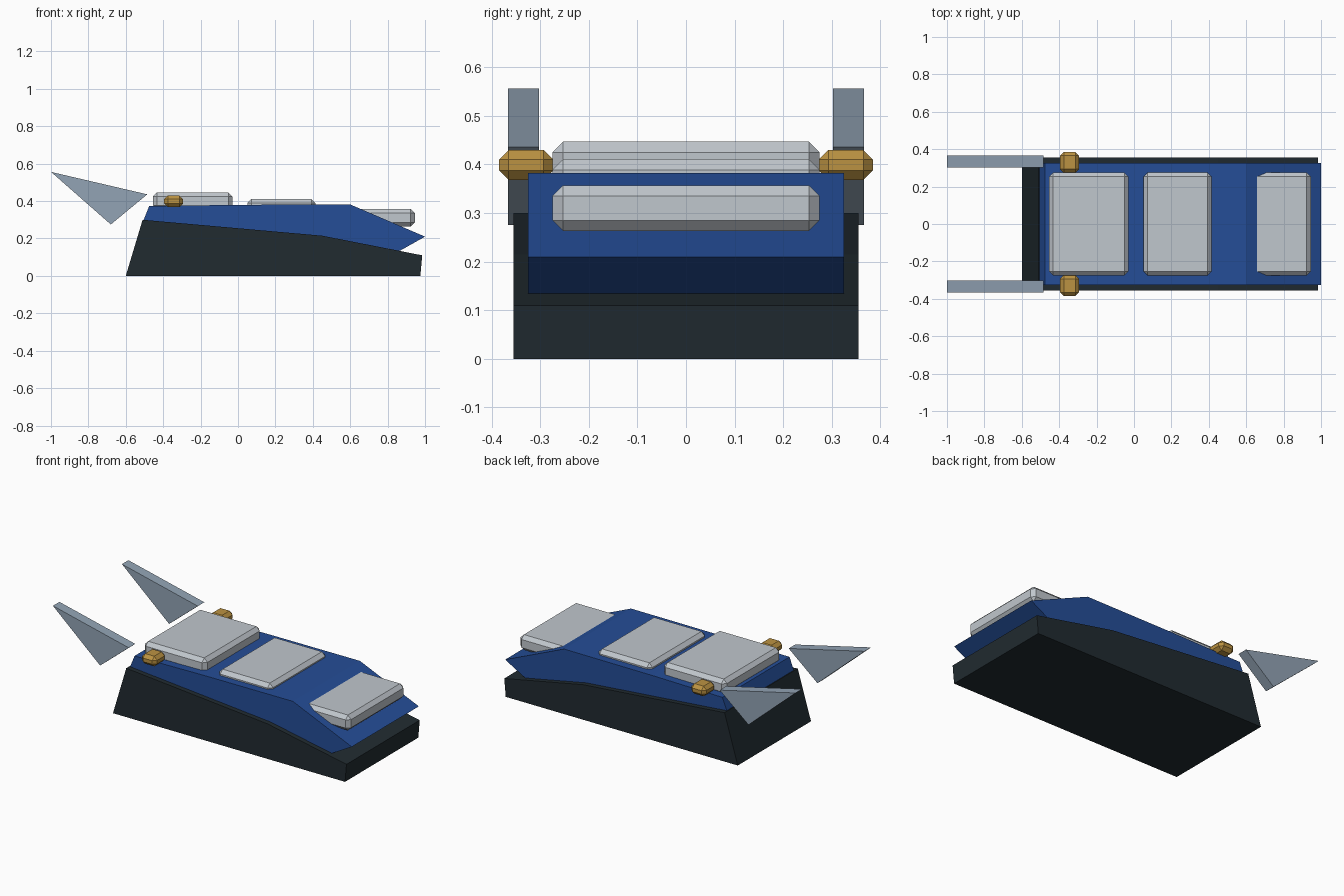
import bpy, bmesh
from mathutils import Matrix, Vector

if "Cube" in bpy.data.objects:
    bpy.data.objects.remove(bpy.data.objects["Cube"])


def material(name, rgb):
    m = bpy.data.materials.new(name)
    m.diffuse_color = (*rgb, 1)
    m.use_nodes = True
    m.node_tree.nodes["Principled BSDF"].inputs["Base Color"].default_value = m.diffuse_color
    return m


CHARCOAL = material("charcoal", (0.015, 0.024, 0.030))
BLUE = material("deep_blue", (0.018, 0.075, 0.31))
SILVER = material("pale_silver", (0.53, 0.57, 0.61))
BRASS = material("brass", (0.50, 0.29, 0.055))
STEEL = material("steel_blue", (0.29, 0.37, 0.46))


def finish(bm, name, mat):
    bmesh.ops.recalc_face_normals(bm, faces=bm.faces)
    me = bpy.data.meshes.new(name)
    bm.to_mesh(me)
    bm.free()
    me.materials.append(mat)
    ob = bpy.data.objects.new(name, me)
    bpy.context.collection.objects.link(ob)
    return ob


def extrude_profile(name, pts, y0, y1, mat):
    """Side profile in XZ, extruded from y0 to y1."""
    bm = bmesh.new()
    face = bm.faces.new([bm.verts.new((x, y0, z)) for x, z in pts])
    out = bmesh.ops.extrude_face_region(bm, geom=[face])
    verts = [g for g in out["geom"] if isinstance(g, bmesh.types.BMVert)]
    bmesh.ops.translate(bm, verts=verts, vec=(0, y1 - y0, 0))
    return finish(bm, name, mat)


def chamfer_box(name, xs, ys, zs, chamfer, mat):
    """Box given by its limits, with flat chamfered edges."""
    bm = bmesh.new()
    lims = (xs, ys, zs)
    centre = Vector([sum(l) / 2 for l in lims])
    size = [l[1] - l[0] for l in lims]
    bmesh.ops.create_cube(bm, size=1, matrix=Matrix.Translation(centre) @ Matrix.Diagonal((*size, 1)))
    bmesh.ops.bevel(bm, geom=bm.edges[:], offset=chamfer, segments=1, affect='EDGES')
    return finish(bm, name, mat)


# Wedge-shaped base
extrude_profile("base", [(-0.60, 0), (-0.51, 0.30), (0.45, 0.215), (0.985, 0.11), (0.975, 0)],
                -0.355, 0.355, CHARCOAL)

# Upper shell with pointed nose
extrude_profile("upper_shell", [(-0.505, 0.298), (-0.475, 0.373), (0.0, 0.38), (0.60, 0.382),
                                (1.0, 0.21), (0.865, 0.134), (0.45, 0.213)],
                -0.325, 0.325, BLUE)

# Chamfered plates along the top
for name, xs, zs in (("rear_plate", (-0.455, -0.03), (0.355, 0.447)),
                     ("middle_plate", (0.05, 0.415), (0.32, 0.411)),
                     ("nose_plate", (0.60, 0.945), (0.263, 0.357))):
    chamfer_box(name, xs, (-0.275, 0.275), zs, 0.022, SILVER)

# Side knobs and tail fins, one per side
for side, s in (("right", -1), ("left", 1)):
    chamfer_box(side + "_knob", (-0.395, -0.293), sorted((s * 0.273, s * 0.385)),
                (0.368, 0.43), 0.02, BRASS)
    extrude_profile(side + "_tail_fin", [(-1.0, 0.556), (-0.485, 0.436), (-0.68, 0.275)],
                    s * 0.303, s * 0.366, STEEL)
